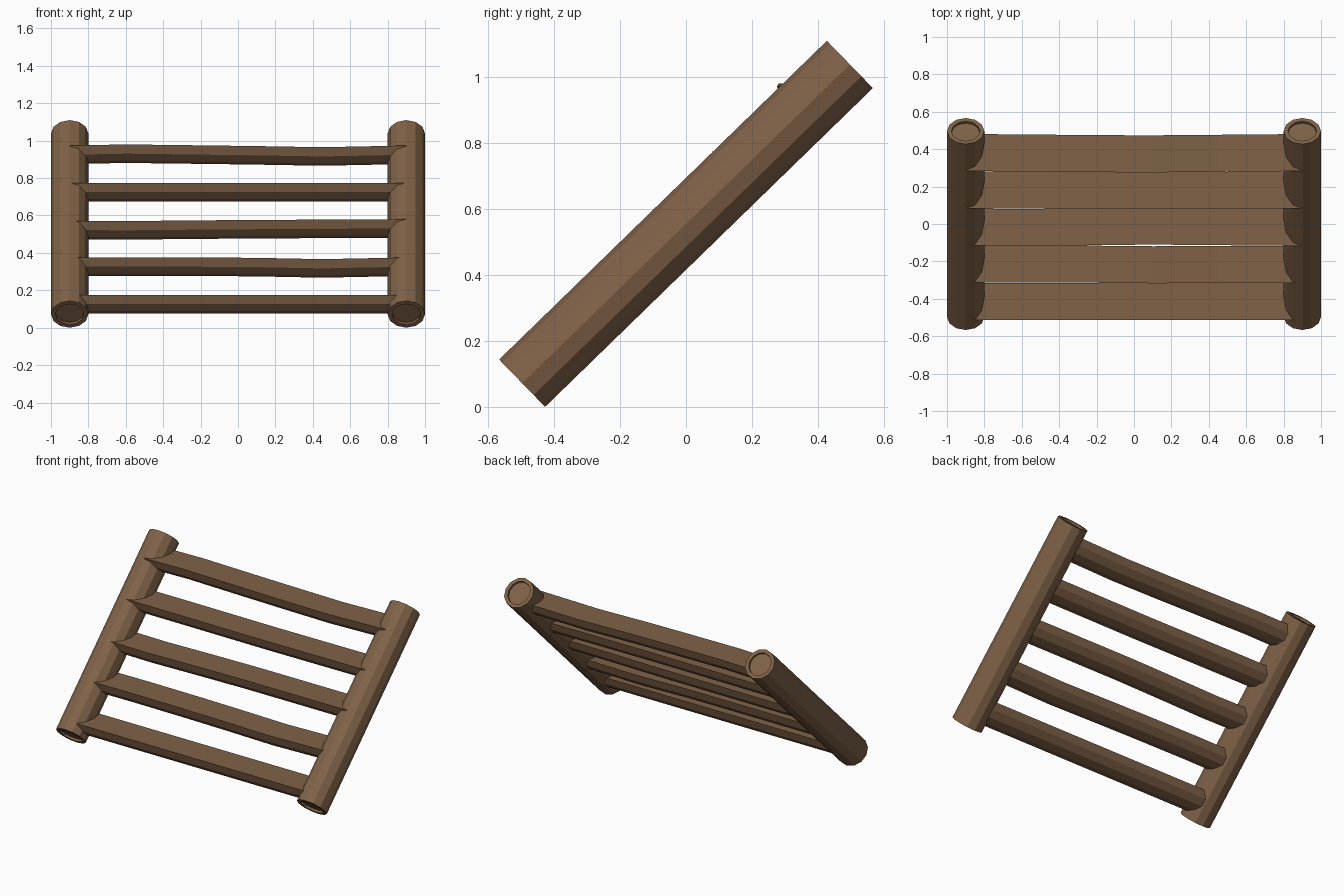
import bpy, bmesh, math
from mathutils import Vector, Matrix

if "Cube" in bpy.data.objects:
    bpy.data.objects.remove(bpy.data.objects["Cube"])

wood = bpy.data.materials.new("brown wood")
wood.diffuse_color = (0.214, 0.122, 0.064, 1)
wood.use_nodes = True
wood.node_tree.nodes["Principled BSDF"].inputs["Base Color"].default_value = wood.diffuse_color

SIDES = 12
R = 0.1
LENGTH = 1.386
TILT = math.radians(-45.8)   # rails lean back
CENTRE_Z = 0.555


def finish(name, bm):
    bmesh.ops.recalc_face_normals(bm, faces=bm.faces)
    mesh = bpy.data.meshes.new(name)
    bm.to_mesh(mesh)
    bm.free()
    mesh.materials.append(wood)
    ob = bpy.data.objects.new(name, mesh)
    bpy.context.collection.objects.link(ob)
    return ob


def ring_loft(bm, rings, closed=True):
    """Skin a list of vertex rings and cap both ends."""
    rings = [[bm.verts.new(p) for p in ring] for ring in rings]
    for a, b in zip(rings, rings[1:]):
        for i in range(len(a)):
            j = (i + 1) % len(a)
            bm.faces.new((a[i], a[j], b[j], b[i]))
    bm.faces.new(rings[0])
    bm.faces.new(rings[-1])


# Side rails: leaning logs with shallow recessed ends
def rail(name, x):
    h = LENGTH / 2
    profile = [(0.076, -h + 0.015), (0.076, -h), (R, -h), (R, h), (0.076, h), (0.076, h - 0.015)]
    m = Matrix.Translation((x, 0, CENTRE_Z)) @ Matrix.Rotation(TILT, 4, 'X')
    rings = []
    for r, z in profile:
        rings.append([m @ Vector((r * math.cos(2 * math.pi * i / SIDES),
                                  r * math.sin(2 * math.pi * i / SIDES), z))
                      for i in range(SIDES)])
    bm = bmesh.new()
    ring_loft(bm, rings)
    finish(name, bm)


for side, x in (("left", -0.9), ("right", 0.9)):
    rail(side + "_rail", x)


# Rungs: half logs, flat side up, slightly warped along their length
STATIONS = (-0.9, -0.6, -0.2, 0.1, 0.45, 0.9)

def rung(name, y, z, dy, dz):
    rings = []
    for x, oy, oz in zip(STATIONS, dy, dz):
        rings.append([(x, y + oy - 0.099 * math.cos(math.pi * i / 6),
                       z + oz - 0.099 * math.sin(math.pi * i / 6)) for i in range(7)])
    bm = bmesh.new()
    ring_loft(bm, rings)
    finish(name, bm)


WARP_Y = [(0, 0, 0, 0, 0, 0),
          (0, .002, 0, -.003, -.002, 0),
          (0, -.003, .002, .005, .002, -.002),
          (0, 0, -.003, -.005, -.003, 0),
          (0, -.002, -.006, -.007, -.004, 0)]
WARP_Z = [(0, 0, 0, 0, 0, 0),
          (0, .001, 0, -.002, -.009, 0),
          (-.003, -.005, -.001, .001, .003, .005),
          (0, 0, 0, 0, 0, 0),
          (0, .006, .001, -.003, -.009, 0)]
for i in range(5):
    rung(f"rung_{i + 1}", -0.414 + 0.199 * i, 0.176 + 0.1995 * i, WARP_Y[i], WARP_Z[i])
